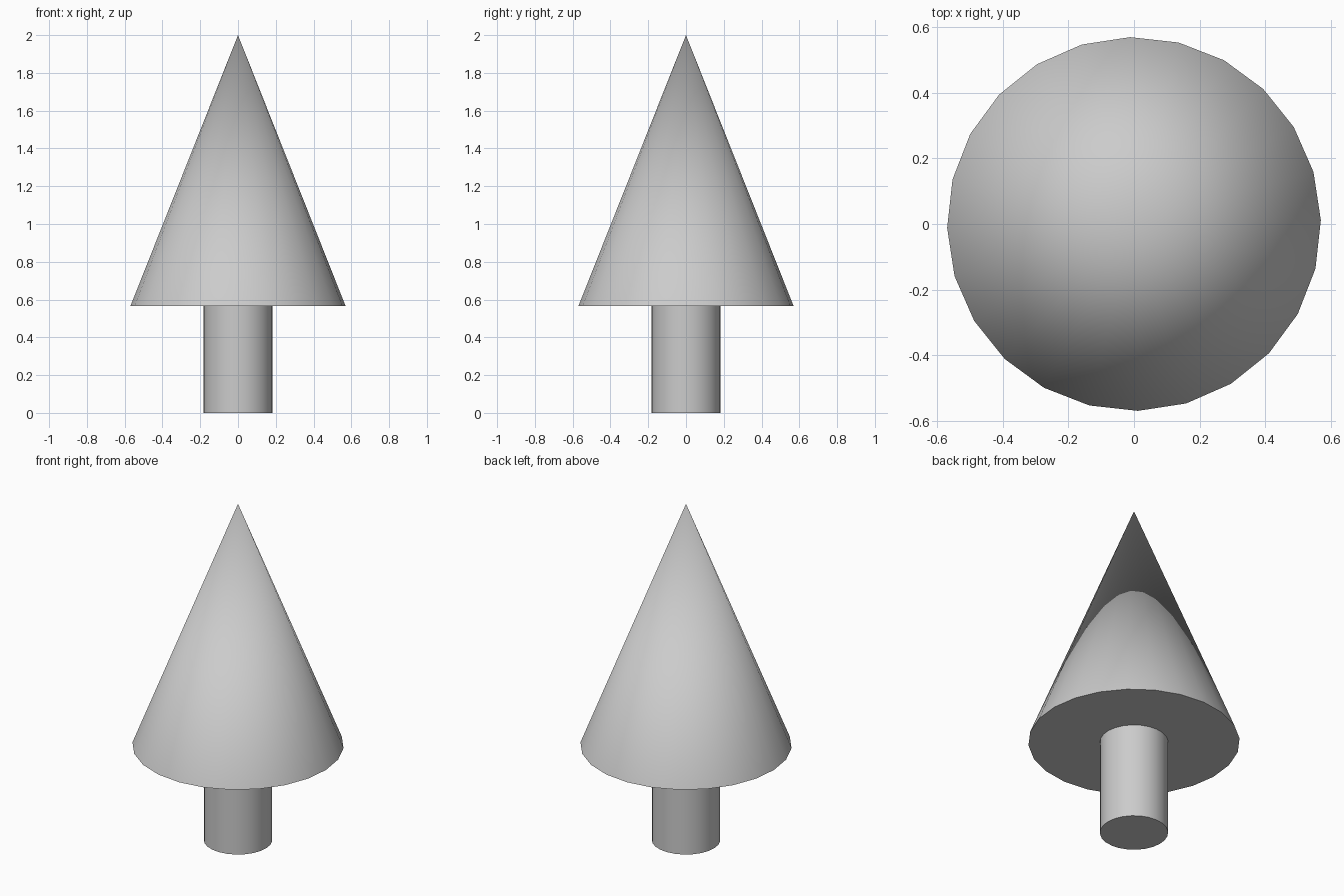
import bpy
from math import radians

cube = bpy.data.objects.get("Cube")
if cube:
    bpy.data.objects.remove(cube, do_unlink=True)

# Single flat colour
GREY = (0.6, 0.6, 0.6, 1.0)
grey = bpy.data.materials.new("light grey")
grey.use_nodes = True
grey.diffuse_color = GREY
grey.node_tree.nodes["Principled BSDF"].inputs["Base Color"].default_value = GREY

EAVE = 0.565   # height where the foliage starts
TOP = 2.0


def tapered(name, base_radius, top_radius, low, high, turn=0.0):
    """Upright 24-sided cone or cylinder with smooth sides and flat caps."""
    bpy.ops.mesh.primitive_cone_add(
        vertices=24, radius1=base_radius, radius2=top_radius,
        depth=high - low, location=(0, 0, (low + high) / 2),
        rotation=(0, 0, radians(turn)))
    obj = bpy.context.object
    obj.name = obj.data.name = name
    obj.data.materials.append(grey)
    bpy.ops.object.shade_smooth_by_angle(angle=radians(30))
    return obj


# Trunk
tapered("trunk", 0.184, 0.184, 0.0, EAVE, 1.2)

# Conical foliage
tapered("foliage", 0.57, 0.0, EAVE, TOP, 1.2)
